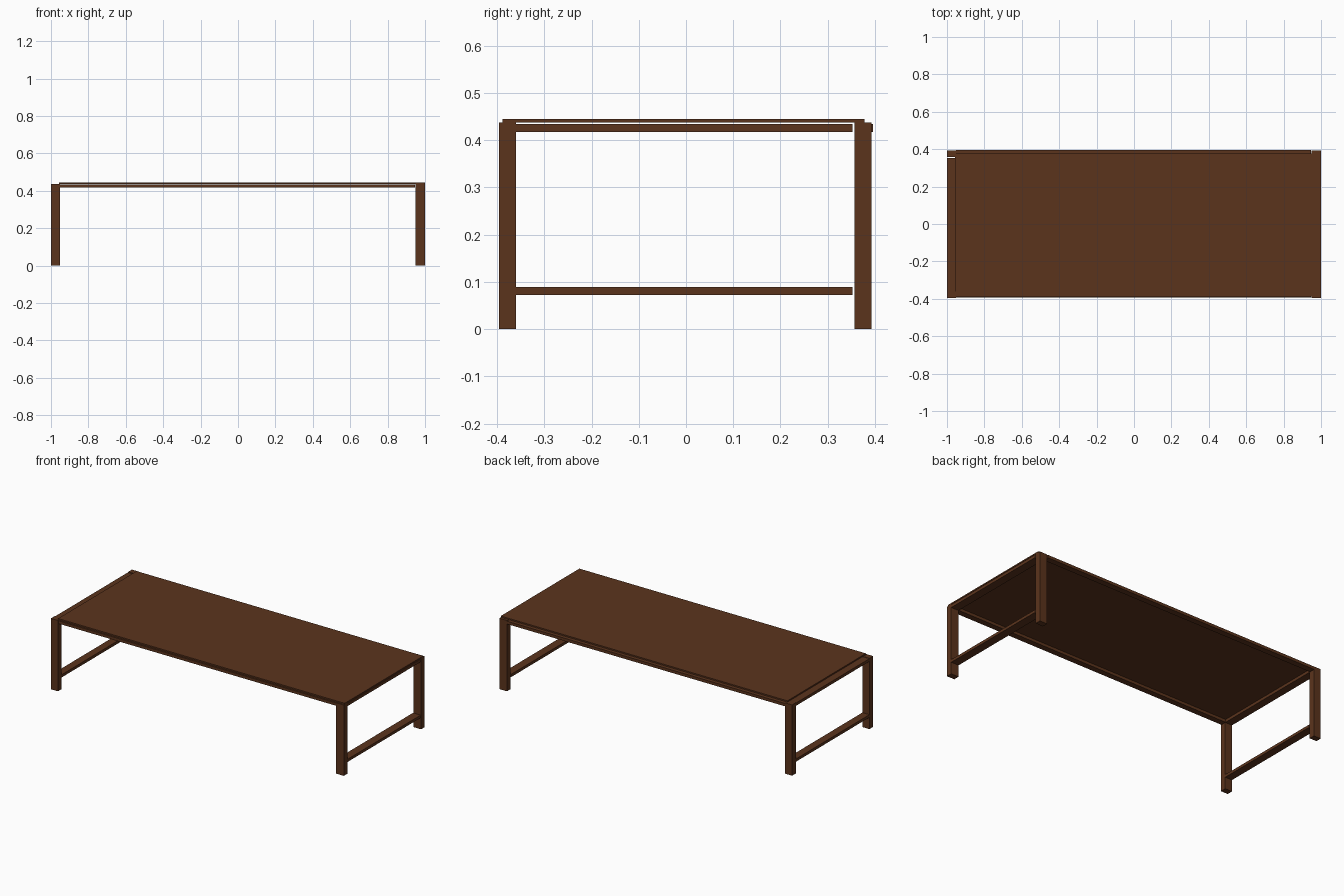
import bpy

if "Cube" in bpy.data.objects:
    bpy.data.objects.remove(bpy.data.objects["Cube"])

wood = bpy.data.materials.new("dark_wood")
wood.diffuse_color = (0.105, 0.034, 0.012, 1)
wood.use_nodes = True
wood.node_tree.nodes["Principled BSDF"].inputs["Base Color"].default_value = wood.diffuse_color


def box(name, x, y, z):
    """Box from (min, max) ranges on each axis."""
    bpy.ops.mesh.primitive_cube_add(size=1, location=[sum(r) / 2 for r in (x, y, z)])
    ob = bpy.context.object
    ob.name = name
    ob.scale = [r[1] - r[0] for r in (x, y, z)]
    bpy.ops.object.transform_apply(location=False, rotation=False, scale=True)
    ob.data.materials.append(wood)
    return ob


ends = {"left": (-1.0, -0.952), "right": (0.948, 1.0)}
sides = {"front": (-0.396, -0.36), "back": (0.357, 0.393)}
upper_z = (0.417, 0.4345)
lower_z = (0.072, 0.089)

# End frames: two legs joined by an upper and a lower rail
for end, x in ends.items():
    for side, y in sides.items():
        box(f"{side}_{end}_leg", x, y, (0, 0.437))
    box(f"{end}_upper_rail", x, (-0.36, 0.353), upper_z)
    box(f"{end}_lower_rail", x, (-0.36, 0.353), lower_z)

# Long rails under the top
box("front_long_rail", (-0.952, 0.946), (-0.393, -0.357), upper_z)
box("back_long_rail", (-0.952, 0.946), (0.36, 0.396), upper_z)

# Thin tabletop, slightly offset towards the right and front
box("tabletop", (-0.957, 1.0), (-0.388, 0.378), (0.437, 0.445))
